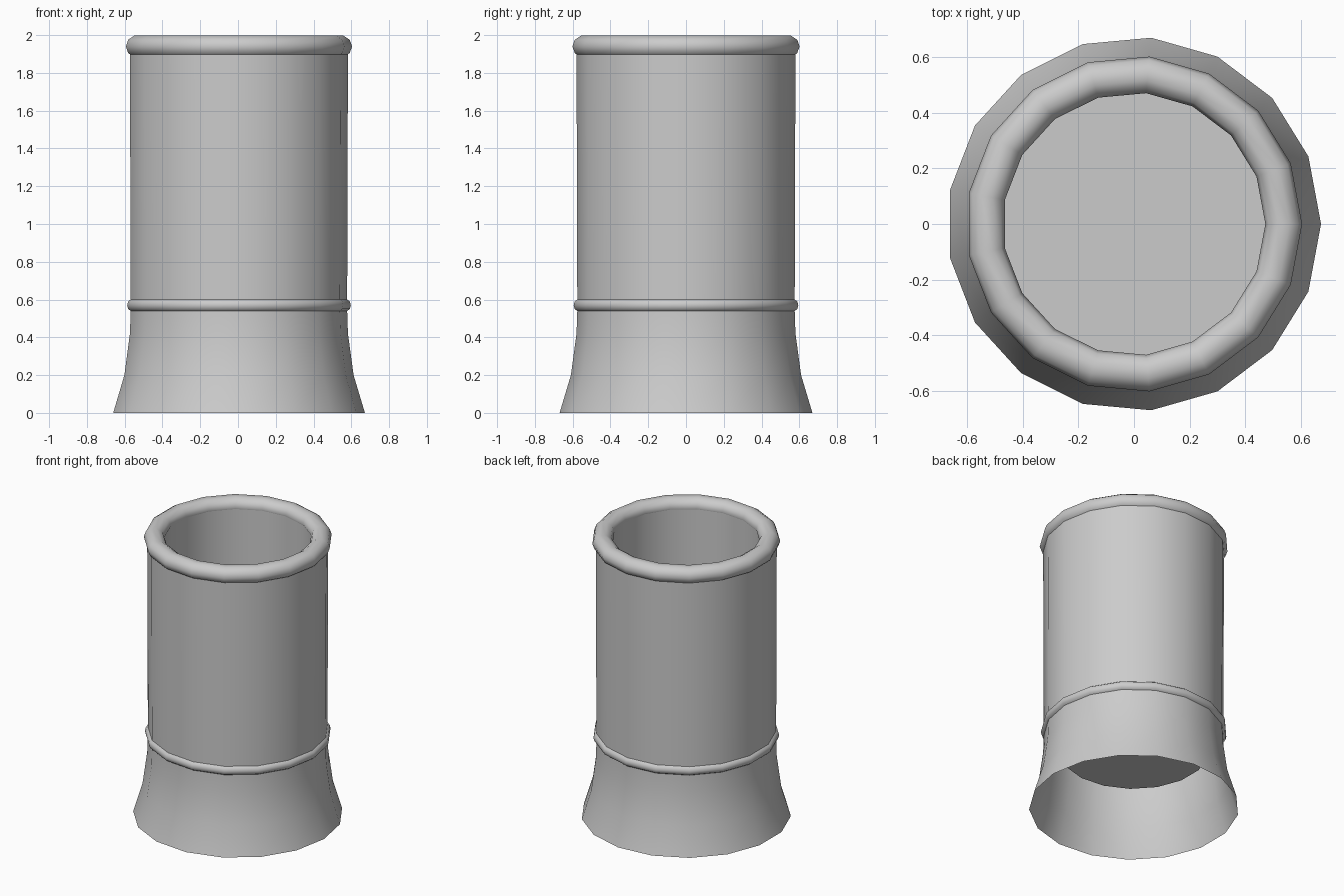
import bpy, bmesh, math

if "Cube" in bpy.data.objects:
    bpy.data.objects.remove(bpy.data.objects["Cube"])

SIDES = 17


def lathe(name, profile, closed=False, cap_end=False):
    """Revolve (radius, height) points around z."""
    bm = bmesh.new()
    rings = []
    for r, z in profile:
        rings.append([bm.verts.new((r * math.cos(2 * math.pi * i / SIDES),
                                    r * math.sin(2 * math.pi * i / SIDES), z))
                      for i in range(SIDES)])
    pairs = list(zip(rings, rings[1:]))
    if closed:
        pairs.append((rings[-1], rings[0]))
    for a, b in pairs:
        for i in range(SIDES):
            j = (i + 1) % SIDES
            bm.faces.new((a[i], a[j], b[j], b[i]))
    if cap_end:
        bm.faces.new(rings[-1])
    mesh = bpy.data.meshes.new(name)
    bm.to_mesh(mesh)
    bm.free()
    obj = bpy.data.objects.new(name, mesh)
    bpy.context.collection.objects.link(obj)
    bpy.ops.object.select_all(action='DESELECT')
    obj.select_set(True)
    bpy.context.view_layer.objects.active = obj
    bpy.ops.object.shade_smooth_by_angle(angle=math.radians(60))
    return obj


# flared open base
lathe("flared_base", [(0.672, 0), (0.612, 0.2), (0.582, 0.42), (0.578, 0.54)])

# thin raised band
lathe("band", [(0.578, 0.54), (0.592, 0.55), (0.597, 0.57),
               (0.592, 0.59), (0.578, 0.60)])

# straight outer wall
lathe("outer_wall", [(0.578, 0.60), (0.582, 1.90)])

# rolled rim
N = 10
lathe("rim", [(0.538 + 0.066 * math.cos(2 * math.pi * k / N),
               1.94 + 0.06 * math.sin(2 * math.pi * k / N) / math.sin(0.4 * math.pi) * 0.951)
              for k in range(N)][::1], closed=True)
bpy.context.object.scale.z = 1.0

# inner liner with closed floor, walls facing inwards
lathe("inner_liner", [(0.475, 1.93), (0.475, 0.41)], cap_end=True)
bm = bmesh.new()
liner = bpy.data.objects["inner_liner"].data
bm.from_mesh(liner)
for f in bm.faces:
    if len(f.verts) > 4 and f.normal.z < 0:
        f.normal_flip()
bm.to_mesh(liner)
bm.free()
